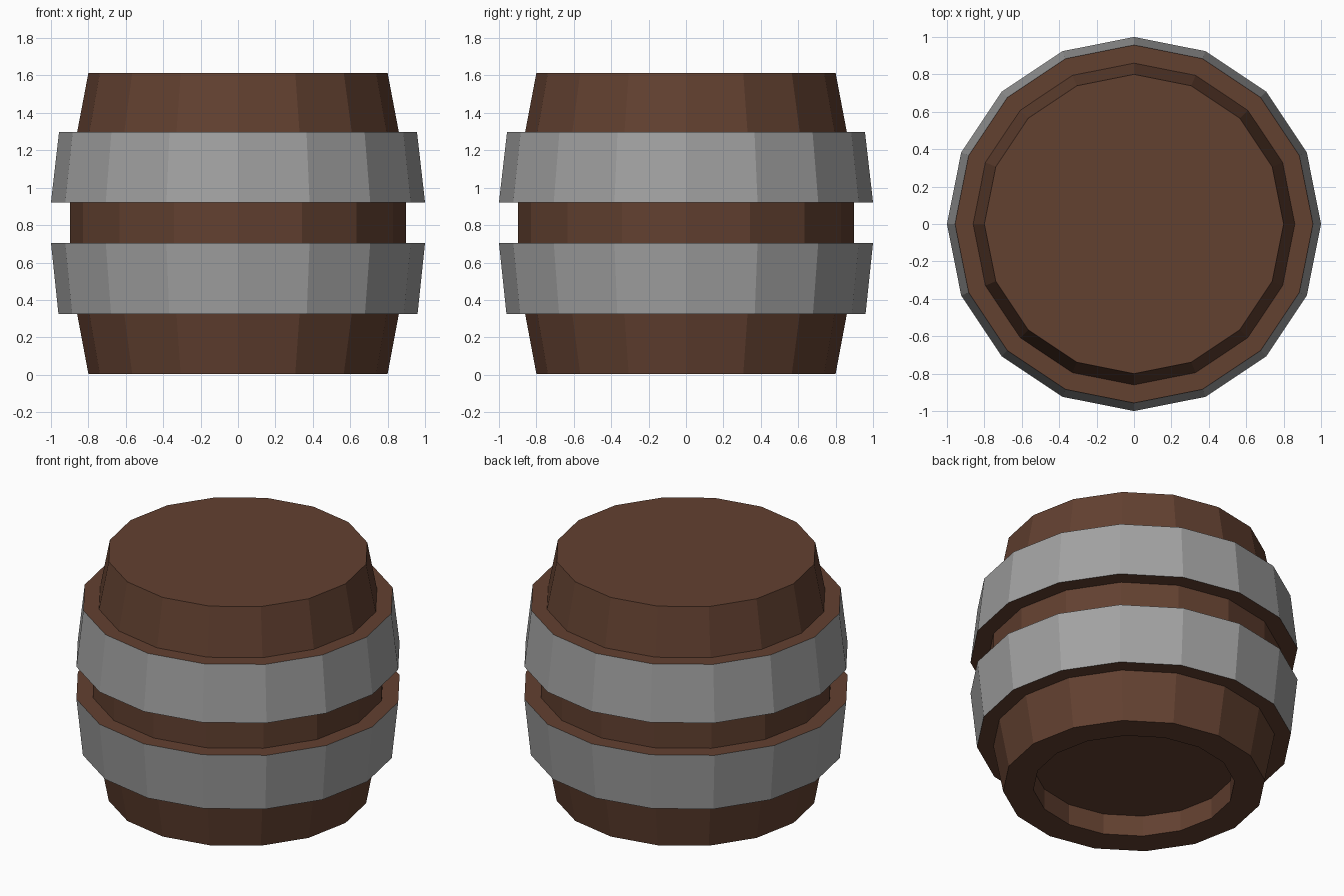
import bpy, bmesh, math

if "Cube" in bpy.data.objects:
    bpy.data.objects.remove(bpy.data.objects["Cube"])

SIDES = 16


def material(name, rgb):
    m = bpy.data.materials.new(name)
    m.diffuse_color = (*rgb, 1.0)
    m.use_nodes = True
    m.node_tree.nodes["Principled BSDF"].inputs["Base Color"].default_value = m.diffuse_color
    return m


wood = material("dark brown wood", (0.123, 0.052, 0.030))
metal = material("grey metal", (0.36, 0.36, 0.36))

# Barrel profile (radius, height), from recessed base up to the flat lid
profile = [
    (0.615, 0.145), (0.615, 0.005), (0.80, 0.005), (0.86, 0.325),
    (0.96, 0.325), (1.00, 0.705), (0.897, 0.705), (0.897, 0.922),
    (1.00, 0.922), (0.957, 1.297), (0.86, 1.297), (0.80, 1.613),
]

bm = bmesh.new()
rings = []
for r, z in profile:
    rings.append([bm.verts.new((r * math.cos(math.tau * i / SIDES),
                                r * math.sin(math.tau * i / SIDES), z))
                  for i in range(SIDES)])

# Staves and hoops: the outward bulging bands are metal
for a, b in zip(rings, rings[1:]):
    for i in range(SIDES):
        j = (i + 1) % SIDES
        f = bm.faces.new((a[i], a[j], b[j], b[i]))
        is_hoop = min(math.hypot(v.co.x, v.co.y) for v in f.verts) > 0.95
        f.material_index = 1 if is_hoop else 0

# Recessed bottom and lid
bm.faces.new(rings[0][::-1])
bm.faces.new(rings[-1])
bmesh.ops.recalc_face_normals(bm, faces=bm.faces)

mesh = bpy.data.meshes.new("barrel")
bm.to_mesh(mesh)
bm.free()
mesh.materials.append(wood)
mesh.materials.append(metal)
barrel = bpy.data.objects.new("barrel", mesh)
bpy.context.collection.objects.link(barrel)
